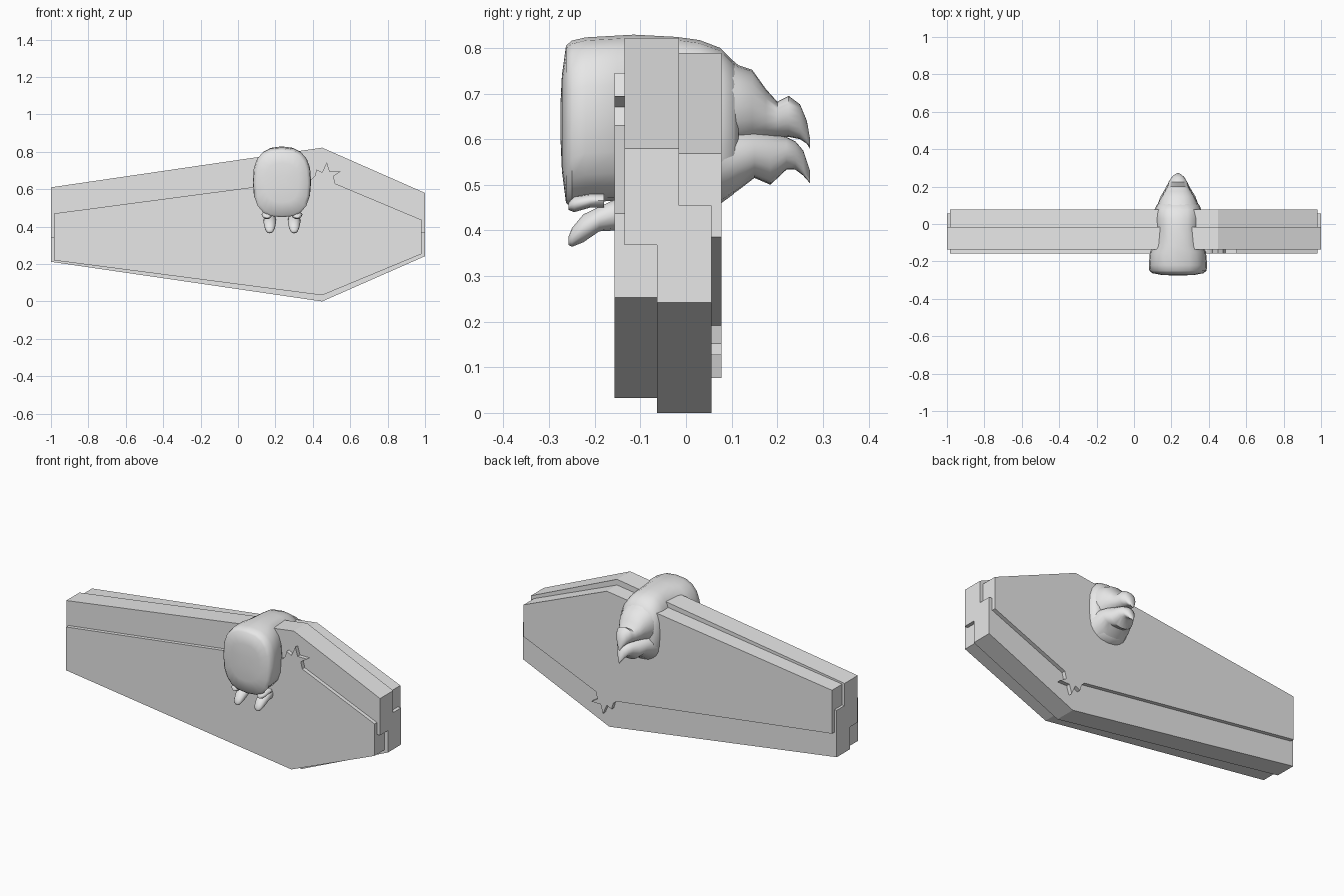
import bpy, bmesh, math
from mathutils import Vector

grey = bpy.data.materials.new("plain_grey")
grey.diffuse_color = (0.8, 0.8, 0.8, 1)


def finish(name, bm, smooth=None):
    bmesh.ops.recalc_face_normals(bm, faces=bm.faces[:])
    me = bpy.data.meshes.new(name)
    bm.to_mesh(me)
    bm.free()
    me.materials.append(grey)
    ob = bpy.data.objects.new(name, me)
    bpy.context.collection.objects.link(ob)
    if smooth:
        bpy.ops.object.select_all(action='DESELECT')
        ob.select_set(True)
        bpy.context.view_layer.objects.active = ob
        bpy.ops.object.shade_smooth_by_angle(angle=math.radians(smooth))
    return ob


def slab(name, outline, y0, y1, flip):
    """Extrude an x-z outline along y; flip turns it half a turn about x."""
    bm = bmesh.new()
    if flip:
        outline = [(x, 0.822 - z) for x, z in outline]
        y0, y1 = -0.079 - y0, -0.079 - y1
    front = [bm.verts.new((x, y0, z)) for x, z in outline]
    back = [bm.verts.new((x, y1, z)) for x, z in outline]
    bm.faces.new(front)
    bm.faces.new(back)
    n = len(front)
    for i in range(n):
        j = (i + 1) % n
        bm.faces.new((front[i], front[j], back[j], back[i]))
    return finish(name, bm)


def loft(name, rings, xc, power=2.6, n=20, smooth=50):
    """Rings of (y, half width, low z, high z) joined along y."""
    bm = bmesh.new()
    loops = []
    for y, rx, lo, hi in rings:
        loop = []
        for i in range(n):
            a = 2 * math.pi * i / n
            c, s = math.cos(a), math.sin(a)
            px = math.copysign(abs(c) ** (2 / power), c)
            pz = math.copysign(abs(s) ** (2 / power), s)
            loop.append(bm.verts.new((xc + rx * px, y, (lo + hi) / 2 + (hi - lo) / 2 * pz)))
        loops.append(loop)
    for a, b in zip(loops, loops[1:]):
        for i in range(n):
            j = (i + 1) % n
            bm.faces.new((a[i], a[j], b[j], b[i]))
    bm.faces.new(loops[0])
    bm.faces.new(loops[-1])
    return finish(name, bm, smooth)


# Two interlocking coffin-shaped halves, each a core plus an inset cover plate
core = [(-1, 0.61), (0.45, 0.822), (1, 0.58), (1, 0.368), (-1, 0.34)]
plate = [(-0.985, 0.22), (0.45, 0.033), (0.98, 0.253), (0.98, 0.437), (0.52, 0.63),
         # splintered crest at the shoulder
         (0.51, 0.67), (0.55, 0.695), (0.49, 0.695), (0.475, 0.745),
         (0.45, 0.69), (0.42, 0.705), (0.41, 0.67), (0.39, 0.652),
         (-0.985, 0.47)]
slab("upper_core", core, -0.135, -0.015, False)
slab("lower_core", core, -0.135, -0.015, True)
slab("front_plate", plate, -0.157, -0.063, False)
slab("back_plate", plate, -0.157, -0.063, True)

# Rounded body passing through the shoulder of the slab
XC = 0.235
loft("body", [(-0.275, 0.03, 0.60, 0.68), (-0.272, 0.09, 0.53, 0.74),
              (-0.263, 0.137, 0.46, 0.805), (-0.25, 0.153, 0.45, 0.816),
              (-0.22, 0.156, 0.462, 0.823), (-0.15, 0.15, 0.465, 0.827),
              (-0.115, 0.128, 0.465, 0.829), (-0.02, 0.123, 0.46, 0.824),
              (0.03, 0.128, 0.455, 0.817), (0.075, 0.126, 0.458, 0.80),
              (0.105, 0.112, 0.48, 0.77), (0.115, 0.09, 0.50, 0.75)], XC)

# Tapered tail end in two lobes
loft("upper_lobe", [(0.07, 0.115, 0.55, 0.80), (0.115, 0.104, 0.58, 0.762),
                    (0.145, 0.088, 0.59, 0.752), (0.175, 0.07, 0.60, 0.71),
                    (0.20, 0.056, 0.603, 0.682), (0.225, 0.05, 0.605, 0.695),
                    (0.25, 0.034, 0.60, 0.676), (0.265, 0.018, 0.59, 0.64),
                    (0.272, 0.004, 0.578, 0.60)], XC, 2.2)
loft("lower_lobe", [(0.07, 0.12, 0.458, 0.65), (0.115, 0.105, 0.488, 0.63),
                    (0.15, 0.092, 0.515, 0.622), (0.185, 0.07, 0.50, 0.615),
                    (0.22, 0.052, 0.533, 0.605), (0.24, 0.038, 0.533, 0.595),
                    (0.257, 0.022, 0.52, 0.575), (0.272, 0.004, 0.503, 0.53)], XC, 2.2)

# Two small feet hanging under the front of the body
for side, label in ((-1, "left"), (1, "right")):
    loft(label + "_foot", [(-0.258, 0.008, 0.368, 0.385), (-0.25, 0.022, 0.364, 0.405),
                           (-0.225, 0.03, 0.374, 0.435), (-0.19, 0.034, 0.398, 0.452),
                           (-0.15, 0.034, 0.40, 0.47), (-0.13, 0.03, 0.41, 0.47)],
         XC + side * 0.065, 2, 12)
    # knuckle joining the foot to the body
    loft(label + "_knuckle", [(-0.258, 0.012, 0.445, 0.46), (-0.245, 0.025, 0.44, 0.475),
                              (-0.21, 0.03, 0.45, 0.48), (-0.18, 0.03, 0.45, 0.48)],
         XC + side * 0.08, 2, 12)
